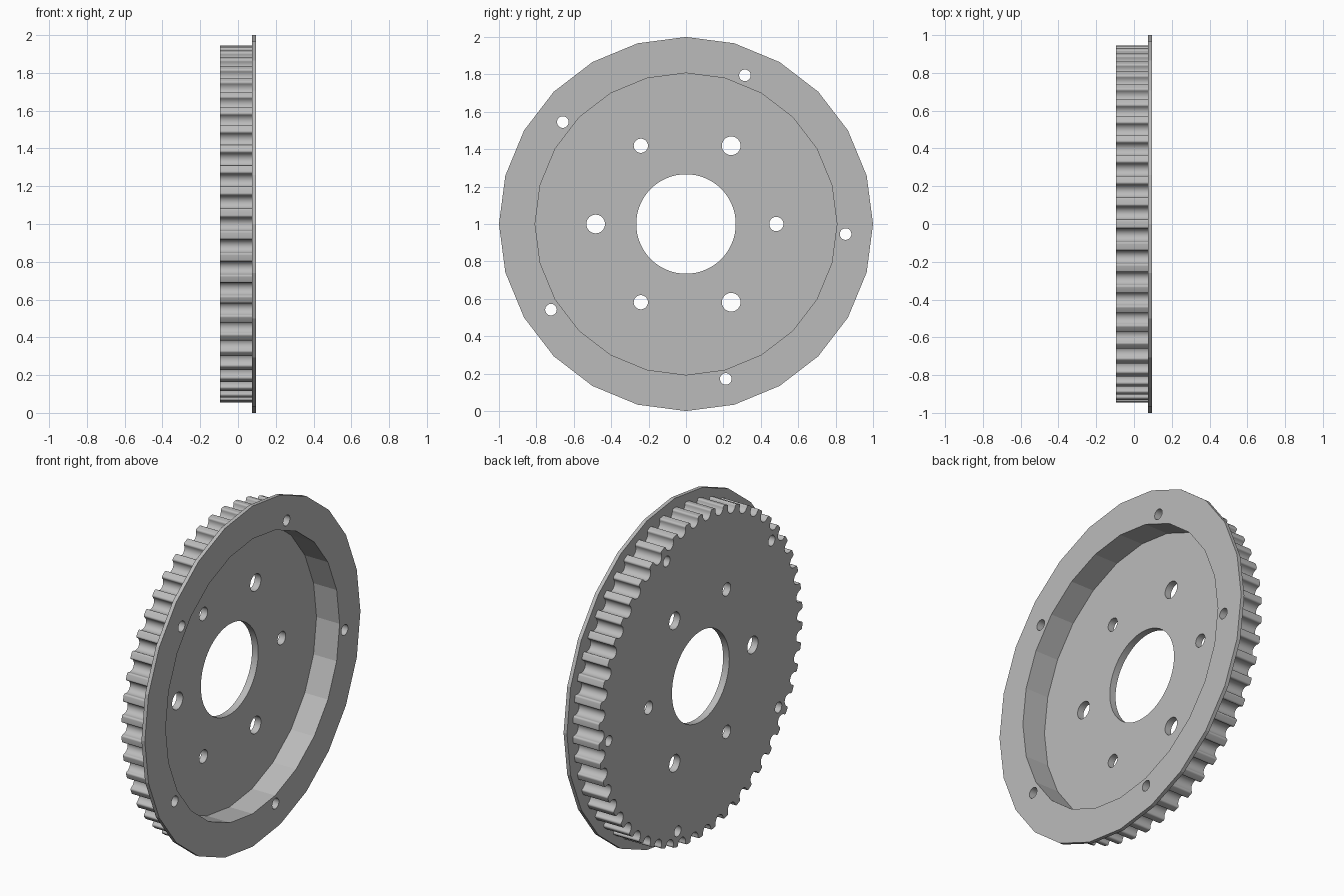
import bpy
import bmesh
from math import sin, cos, pi, radians

cube = bpy.data.objects.get("Cube")
if cube:
    bpy.data.objects.remove(cube, do_unlink=True)

TEETH = 50
TIP_R = 0.945          # tooth tip radius
GROOVE_R = 0.036       # round bottom of each groove
GROOVE_C = 0.931       # radius of the groove arc centre
FILLET = 0.011         # rounding of the tooth corners
BACK, SEAM, FRONT = -0.095, 0.073, 0.095

metal = bpy.data.materials.new("grey_metal")
metal.use_nodes = True
GREY = (0.5, 0.5, 0.5, 1)
metal.diffuse_color = GREY
metal.node_tree.nodes["Principled BSDF"].inputs["Base Color"].default_value = GREY


def circle(radius, sides, dist=0, angle=0):
    """Circle in the YZ plane, its centre at polar position dist, angle."""
    cy, cz = dist * cos(angle), dist * sin(angle)
    return [(cy + radius * cos(2 * pi * i / sides), cz + radius * sin(2 * pi * i / sides))
            for i in range(sides)]


def toothed_outline():
    """Wheel outline with a round groove and filleted corners at every pitch."""
    half = []
    # Groove arc from the bottom up to the side
    for i in range(9):
        a = pi / 2 * i / 8
        half.append((GROOVE_R * sin(a), GROOVE_C - GROOVE_R * cos(a)))
    # Corner rounding from the side onto the tip
    for i in range(9):
        a = pi / 2 * i / 8
        half.append((GROOVE_R + FILLET * (1 - cos(a)), TIP_R - FILLET * (1 - sin(a))))
    groove = [(-t, r) for t, r in reversed(half[1:])] + half
    points = []
    for k in range(TEETH):
        a = 2 * pi * k / TEETH
        for t, r in groove:
            b = a + t / TIP_R
            points.append((r * cos(b), r * sin(b)))
    return points


def prism(name, outlines, x0, x1):
    """Extrude closed YZ outlines along the axle from x0 to x1."""
    bm = bmesh.new()
    for outline in outlines:
        ends = [[bm.verts.new((x, y, z + 1)) for y, z in outline] for x in (x0, x1)]
        bm.faces.new(reversed(ends[0]))
        bm.faces.new(ends[1])
        n = len(outline)
        for i in range(n):
            j = (i + 1) % n
            bm.faces.new((ends[0][i], ends[0][j], ends[1][j], ends[1][i]))
    bmesh.ops.recalc_face_normals(bm, faces=bm.faces)
    mesh = bpy.data.meshes.new(name)
    bm.to_mesh(mesh)
    bm.free()
    mesh.materials.append(metal)
    obj = bpy.data.objects.new(name, mesh)
    bpy.context.collection.objects.link(obj)
    return obj


# Solid parts
body = prism("toothed_body", [toothed_outline()], BACK, SEAM)
flange = prism("side_flange", [circle(1, 24)], SEAM, FRONT)

# Cutters: recess, axle bore, alternating bolt holes, rim holes
recess = prism("recess_cutter", [circle(0.807, 24)], -0.055, 0.2)
holes = [circle(0.266, 64)]
for k in range(6):
    holes.append(circle(0.05 if k % 2 else 0.038, 32, 0.483, k * pi / 3))
for k in range(5):
    holes.append(circle(0.031, 32, 0.855, radians(72 * k - 3.6)))
drill = prism("hole_cutter", holes, -0.3, 0.3)

for part in (body, flange):
    for cutter in (recess, drill):
        mod = part.modifiers.new(cutter.name, "BOOLEAN")
        mod.operation = "DIFFERENCE"
        mod.solver = "EXACT"
        mod.object = cutter
    bpy.ops.object.select_all(action="DESELECT")
    part.select_set(True)
    bpy.context.view_layer.objects.active = part
    for mod in list(part.modifiers):
        bpy.ops.object.modifier_apply(modifier=mod.name)
    # Smooth the curves, keep the coarse rim facets flat
    bpy.ops.object.shade_smooth_by_angle(angle=radians(13))

for cutter in (recess, drill):
    bpy.data.objects.remove(cutter, do_unlink=True)
